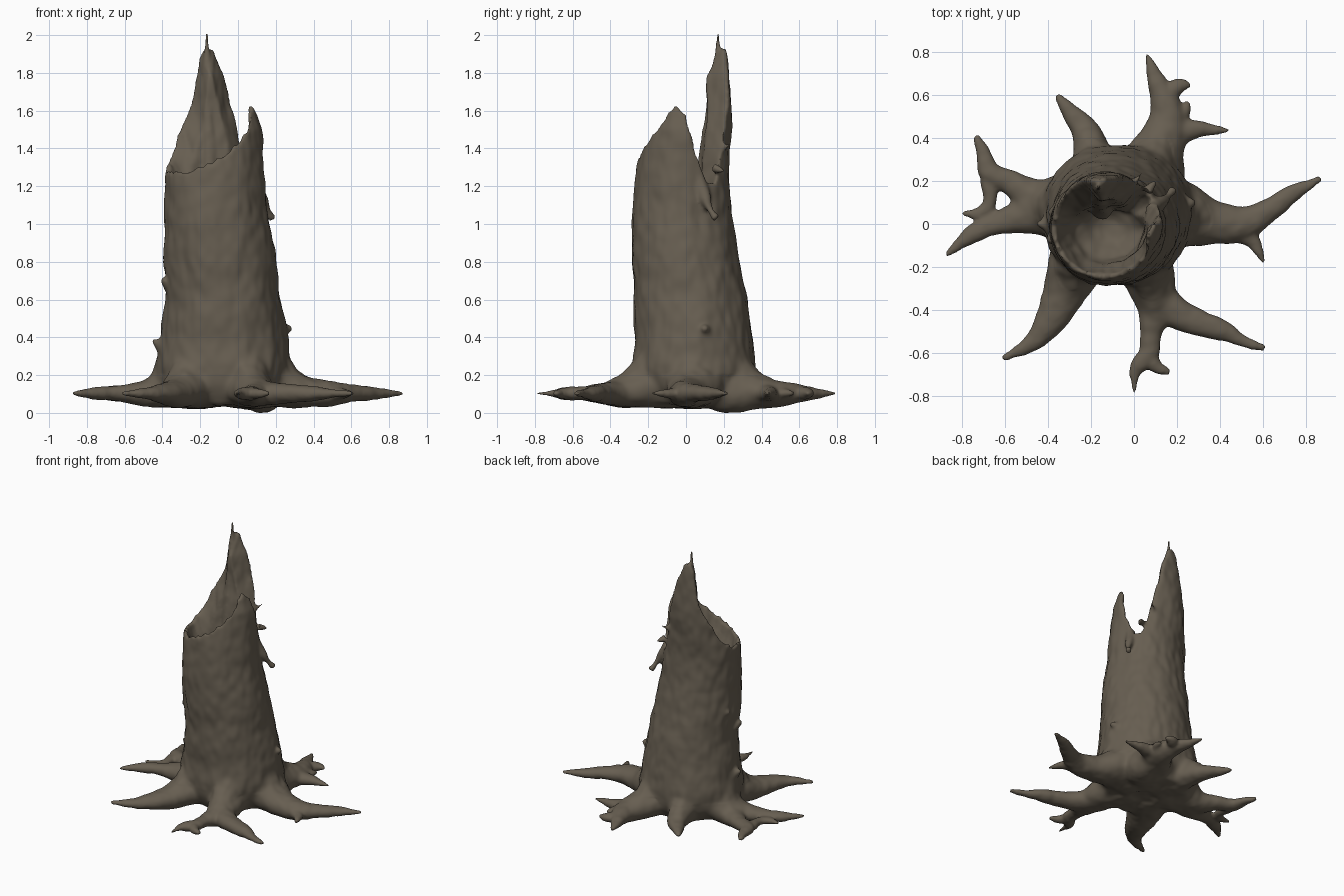
import bpy, bmesh, math
from mathutils import Vector, noise

if "Cube" in bpy.data.objects:
    bpy.data.objects.remove(bpy.data.objects["Cube"])

bark = bpy.data.materials.new("grey_brown_bark")
bark.use_nodes = True
COLOUR = (0.135, 0.112, 0.082, 1)
bark.diffuse_color = COLOUR
bark.node_tree.nodes["Principled BSDF"].inputs["Base Color"].default_value = COLOUR

# Trunk extents by height: z, x min, x max, y min, y max
BASE = 0.045
SECTIONS = [(BASE, -.36, .20, -.22, .30), (0.14, -.43, .27, -.27, .36),
            (0.25, -.44, .285, -.285, .37), (0.4, -.41, .26, -.27, .355),
            (0.6, -.385, .225, -.275, .325), (0.8, -.39, .20, -.288, .285),
            (1.0, -.385, .165, -.288, .247), (1.25, -.385, .14, -.265, .228),
            (1.5, -.37, .128, -.235, .24), (1.65, -.345, .08, -.20, .24),
            (2.0, -.32, .05, -.14, .205)]
# Broken rim: angle in degrees, height
RIM = [(-180, 1.28), (-130, 1.27), (-100, 1.31), (-70, 1.39), (-45, 1.5),
       (-20, 1.63), (-5, 1.58), (12, 1.42), (32, 1.22), (46, 1.21), (54, 1.4),
       (62, 1.58), (72, 1.75), (82, 1.86), (90, 1.93), (104, 1.93), (111, 1.88),
       (122, 1.65), (140, 1.48), (160, 1.34), (180, 1.28)]


def lookup(table, key):
    """Linear interpolation in a table sorted by its first column."""
    for a, b in zip(table, table[1:]):
        if key <= b[0]:
            t = max(0, (key - a[0]) / (b[0] - a[0]))
            return [p + (q - p) * t for p, q in zip(a[1:], b[1:])]
    return list(table[-1][1:])


def trunk_point(angle, z, inset=0.0, shrink=1.0):
    x0, x1, y0, y1 = lookup(SECTIONS, z)
    rx, ry = (x1 - x0) / 2 - inset, (y1 - y0) / 2 - inset
    return Vector(((x0 + x1) / 2 + rx * shrink * math.cos(angle),
                   (y0 + y1) / 2 + ry * shrink * math.sin(angle), z))


def loft(bm, rings):
    """Skin a stack of rings and close both ends."""
    rows = [[bm.verts.new(p) for p in ring] for ring in rings]
    n = len(rows[0])
    for a, b in zip(rows, rows[1:]):
        for i in range(n):
            j = (i + 1) % n
            bm.faces.new((a[i], a[j], b[j], b[i]))
    bm.faces.new(rows[0][::-1])
    bm.faces.new(rows[-1])


def add_trunk(bm):
    count, outer, inner, floor = 120, 50, 24, 1.08
    angles = [-math.pi + 2 * math.pi * i / count for i in range(count)]
    rims = []
    for a in angles:
        ragged = noise.noise(Vector((math.cos(a), math.sin(a), 0)) * 9) * 0.03
        rims.append(lookup(RIM, math.degrees(a))[0] + ragged)
    rings = []
    for k in range(outer + 1):
        t = k / outer
        rings.append([trunk_point(a, BASE + (r - BASE) * t) for a, r in zip(angles, rims)])
    # Hollow inside wall, thin at the rim, thick behind, narrowing downwards
    for k in range(inner + 1):
        t = k / inner
        ring = []
        for a, r in zip(angles, rims):
            z = r + (floor - r) * t
            thick = 0.045 + 0.06 * max(0, math.sin(a))
            ring.append(trunk_point(a, z, 0.02 + thick * min(1, (r - z) / 0.15) + 0.05 * t * t))
        rings.append(ring)
    # Bowl-shaped floor of the hollow
    for s in (0.75, 0.5, 0.25, 0.05):
        rings.append([trunk_point(a, floor - 0.09 * (1 - s * s), 0.13, s) for a in angles])
    loft(bm, rings)


def add_limb(bm, points, flat=1.0, sides=14, steps=6):
    """Tapered tube through (x, y, z, radius) points, smoothed by a spline."""
    pts = [Vector(p) for p in points]
    chord = (pts[-1] - pts[0]).to_3d().normalized()
    ref = Vector((0, 1, 0)) if abs(chord.z) > 0.9 else Vector((0, 0, 1))
    pts = [pts[0] * 2 - pts[1]] + pts + [pts[-1] * 2 - pts[-2]]
    path = []
    for i in range(1, len(pts) - 2):
        a, b, c, d = pts[i - 1:i + 3]
        for k in range(steps):
            t = k / steps
            path.append(0.5 * (2 * b + (c - a) * t + (2 * a - 5 * b + 4 * c - d) * t * t
                               + (3 * b - a - 3 * c + d) * t ** 3))
    path.append(pts[-2])
    rings = []
    for i, p in enumerate(path):
        tangent = (path[min(i + 1, len(path) - 1)] - path[max(i - 1, 0)]).to_3d().normalized()
        side = tangent.cross(ref).normalized()
        up = side.cross(tangent)
        radius = max(p[3], 0.008)
        turn = [2 * math.pi * j / sides for j in range(sides)]
        rings.append([p.to_3d() + radius * (side * math.cos(w) + up * math.sin(w) * flat)
                      for w in turn])
    loft(bm, rings)


def add_root(bm, *points):
    add_limb(bm, [(x, y, 0.105 + max(0, r - 0.1) * 0.7, r) for x, y, r in points], 0.78)


def add_main_root(bm, *points):
    """Root with a buttress sloping from the trunk onto it."""
    add_root(bm, *points)
    (ax, ay, _), (bx, by, _), (cx, cy, _) = points[:3]
    add_limb(bm, [(ax, ay, .45, .08), (bx, by, .23, .1),
                  ((bx + cx) / 2, (by + cy) / 2, .145, .09), (cx, cy, .11, .07)])


bm = bmesh.new()
add_trunk(bm)

# Left root with its fork
add_main_root(bm, (.05, .04, .2), (.2, .04, .17), (.36, .01, .11), (.5, .0, .085),
              (.62, .06, .058), (.75, .15, .038), (.87, .213, .016))
add_root(bm, (.42, -.0, .08), (.5, -.04, .055), (.56, -.09, .034), (.605, -.18, .01))
# Front left root, split in two
add_main_root(bm, (.0, -.05, .17), (.05, -.19, .14), (.1, -.38, .09), (.08, -.5, .055),
              (.07, -.6, .047), (.01, -.68, .032), (0, -.79, .008))
add_root(bm, (.06, -.58, .04), (.1, -.66, .032), (.165, -.69, .014))
add_root(bm, (.08, -.3, .1), (.17, -.4, .078), (.28, -.45, .064), (.42, -.5, .048),
         (.52, -.55, .028), (.61, -.578, .015))
# Front right root
add_main_root(bm, (-.17, -.03, .18), (-.25, -.15, .15), (-.33, -.33, .1), (-.4, -.47, .068),
              (-.48, -.56, .043), (-.61, -.627, .012))
# Right root, three-pronged with a gap
add_main_root(bm, (-.17, .05, .2), (-.33, .08, .17), (-.46, .12, .1), (-.57, .19, .063),
              (-.67, .24, .052), (-.7, .33, .037), (-.735, .41, .014))
add_root(bm, (-.35, .05, .13), (-.5, .04, .09), (-.65, 0, .052), (-.77, -.06, .042),
         (-.875, -.145, .012))
add_root(bm, (-.68, .22, .035), (-.67, .1, .036), (-.72, .05, .032), (-.8, .05, .01))
# Back right root
add_main_root(bm, (-.14, .12, .16), (-.17, .24, .11), (-.22, .42, .07), (-.29, .51, .046),
              (-.36, .6, .014))
# Back root with side prongs and a sagging underside
add_main_root(bm, (0, .1, .18), (.07, .25, .15), (.15, .45, .1), (.14, .57, .07),
              (.1, .68, .042), (.06, .79, .01))
add_root(bm, (.13, .57, .05), (.2, .64, .04), (.26, .65, .014))
add_root(bm, (.17, .47, .06), (.23, .52, .035), (.25, .57, .012))
add_root(bm, (.12, .38, .09), (.2, .42, .07), (.28, .44, .044), (.44, .435, .01))
add_limb(bm, [(.08, .12, .12, .08), (.13, .23, .1, .105), (.14, .4, .1, .07)])

# Splinters: rear tip, ridge inside the rear shard, torn strip by the split
add_limb(bm, [(-.165, .17, 1.8, .03), (-.165, .17, 1.92, .016), (-.165, .17, 2.01, .006)])
add_limb(bm, [(-.15, .07, 1.15, .05), (-.15, .11, 1.4, .035), (-.15, .15, 1.8, .025)])
add_limb(bm, [(.08, .06, 1.26, .04), (.125, .1, 1.14, .035), (.16, .13, 1.07, .02),
              (.18, .16, 1.03, .022)])
# Snapped twigs and knots on the bark
for base, tip, r in [((.06, .15, 1.3), (.1, .2, 1.28), .02),
                     ((.0, .19, 1.4), (.04, .24, 1.43), .018),
                     ((.2, .1, .43), (.28, .1, .45), .03),
                     ((-.38, .0, .33), (-.46, .0, .39), .035),
                     ((-.36, -.05, .68), (-.4, -.08, .71), .03),
                     ((-.37, .05, .82), (-.4, .06, .83), .025)]:
    a, b = Vector(base), Vector(tip)
    add_limb(bm, [(*a, r * 1.5), (*a.lerp(b, .5), r), (*b, r * .4)])

bmesh.ops.recalc_face_normals(bm, faces=bm.faces)
mesh = bpy.data.meshes.new("tree_stump")
bm.to_mesh(mesh)
bm.free()
stump = bpy.data.objects.new("tree_stump", mesh)
bpy.context.collection.objects.link(stump)
bpy.context.view_layer.objects.active = stump
stump.select_set(True)

# Fuse the trunk, roots and splinters into one skin
fuse = stump.modifiers.new("fuse", 'REMESH')
fuse.mode = 'VOXEL'
fuse.voxel_size = 0.01
bpy.ops.object.modifier_apply(modifier="fuse")

# Soften everything a little, and the root flare strongly
mesh = stump.data
flare = stump.vertex_groups.new(name="flare")
for v in mesh.vertices:
    reach = math.hypot(v.co.x + .08, v.co.y - .04)
    weight = min(1, max(0, (.6 - reach) * 6)) * min(1, max(0, (.5 - v.co.z) * 6))
    flare.add([v.index], weight, 'REPLACE')
for name, group, rounds in (("soften", "", 5), ("blend_flare", "flare", 30)):
    smooth = stump.modifiers.new(name, 'SMOOTH')
    smooth.factor, smooth.iterations, smooth.vertex_group = 0.5, rounds, group
    bpy.ops.object.modifier_apply(modifier=name)

# Lumpy bark, stretched along the trunk
mesh = stump.data
moves = []
for v in mesh.vertices:
    p = v.co
    lumps = noise.noise(Vector((p.x * 7, p.y * 7, p.z * 5))) * 0.011
    grain = noise.noise(Vector((p.x * 20, p.y * 20, p.z * 12))) * 0.006
    strength = 1.0 if p.z > 0.2 else 0.6
    moves.append(p + v.normal * (lumps + grain) * strength)
low = min(p.z for p in moves)
for v, p in zip(mesh.vertices, moves):
    v.co = (p.x, p.y, p.z - low)

mesh.materials.clear()
mesh.materials.append(bark)
bpy.ops.object.shade_smooth_by_angle(angle=math.radians(50))
